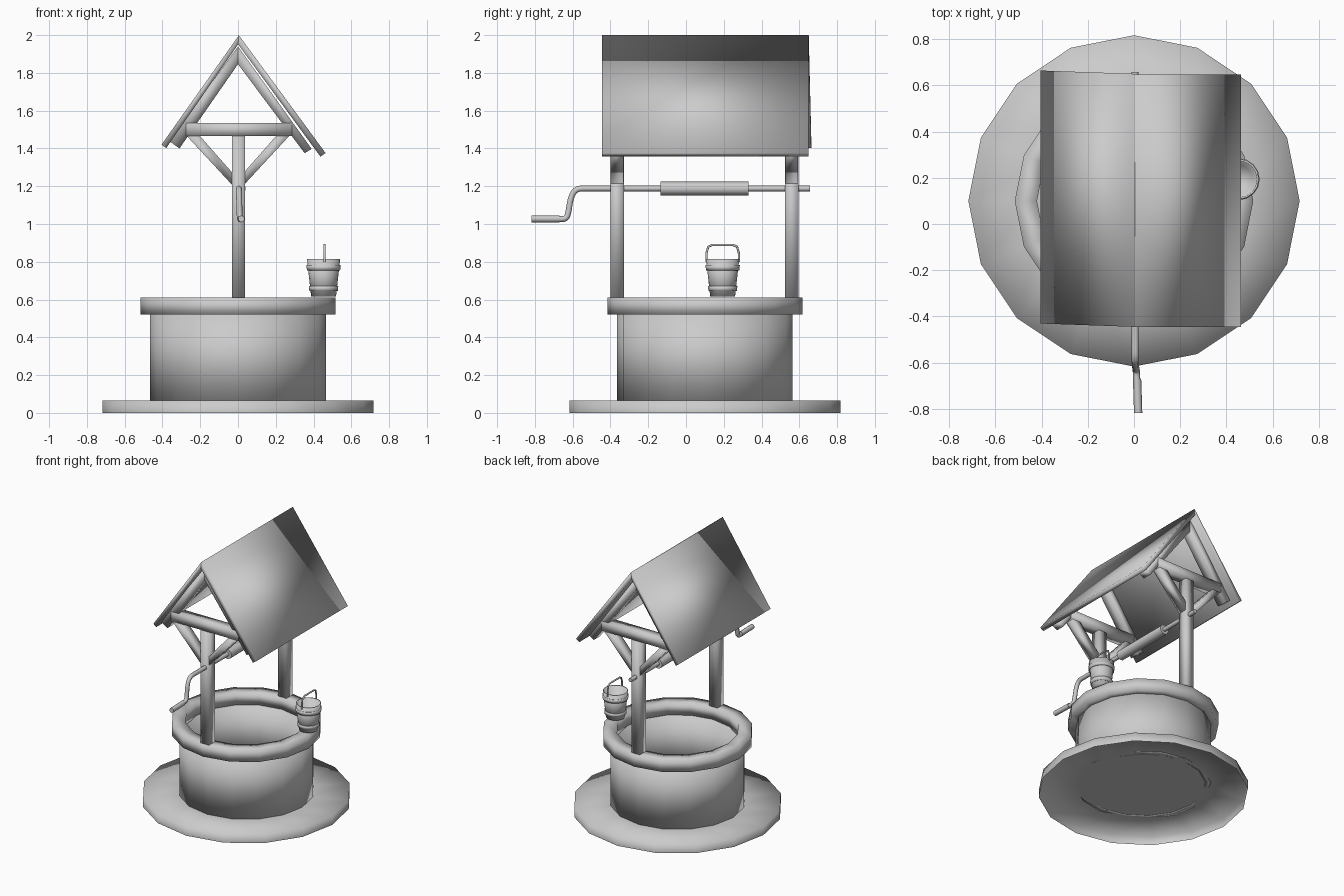
import bpy, bmesh
from math import tau, radians

if "Cube" in bpy.data.objects:
    bpy.data.objects.remove(bpy.data.objects["Cube"])

CY = 0.10  # centre of the well along y


def finish(name, bm, recalc=True):
    """Turn a bmesh into a smooth-shaded object."""
    bmesh.ops.remove_doubles(bm, verts=bm.verts, dist=1e-5)
    if recalc:
        bmesh.ops.recalc_face_normals(bm, faces=bm.faces)
    for f in bm.faces:
        f.smooth = True
    me = bpy.data.meshes.new(name)
    bm.to_mesh(me)
    bm.free()
    ob = bpy.data.objects.new(name, me)
    bpy.context.collection.objects.link(ob)
    return ob


def lathe(name, profile, x=0, y=0, sides=16, closed=True):
    """Revolve a (radius, z) profile around a vertical axis."""
    bm = bmesh.new()
    vs = [bm.verts.new((x + r, y, z)) for r, z in profile]
    n = len(vs)
    edges = [bm.edges.new((vs[i], vs[(i + 1) % n])) for i in range(n if closed else n - 1)
             if not (profile[i][0] == 0 and profile[(i + 1) % n][0] == 0)]
    bmesh.ops.spin(bm, geom=vs + edges, cent=(x, y, 0), axis=(0, 0, 1),
                   angle=tau, steps=sides, use_merge=False)
    bmesh.ops.remove_doubles(bm, verts=bm.verts, dist=1e-5)
    bmesh.ops.dissolve_degenerate(bm, edges=bm.edges, dist=1e-6)
    return finish(name, bm)


def prism(name, pts, y0, y1, skew=0):
    """Extrude an (x, z) outline from y0 to y1."""
    bm = bmesh.new()
    a, b = ([bm.verts.new((px, y + skew * px, pz)) for px, pz in pts] for y in (y0, y1))
    bm.faces.new(a)
    bm.faces.new(b)
    n = len(pts)
    for i in range(n):
        j = (i + 1) % n
        bm.faces.new((a[i], a[j], b[j], b[i]))
    return finish(name, bm)


def rod(name, pts, radius, smooth_path=False, res=2):
    """Round bar along a path of points."""
    cu = bpy.data.curves.new(name, 'CURVE')
    cu.dimensions = '3D'
    cu.bevel_depth = radius
    cu.bevel_resolution = res
    cu.use_fill_caps = True
    cu.resolution_u = 3
    sp = cu.splines.new('NURBS' if smooth_path else 'POLY')
    sp.points.add(len(pts) - 1)
    for p, co in zip(sp.points, pts):
        p.co = (*co, 1)
    if smooth_path:
        sp.order_u = 3
        sp.use_endpoint_u = True
    ob = bpy.data.objects.new(name, cu)
    bpy.context.collection.objects.link(ob)
    bpy.ops.object.select_all(action='DESELECT')
    ob.select_set(True)
    bpy.context.view_layer.objects.active = ob
    bpy.ops.object.convert(target='MESH')
    bpy.ops.object.shade_smooth_by_angle(angle=radians(60))


# Stone base (open underneath, its top is the well floor), wall and rim
lathe("base", [(0, .065), (.44, .065), (.717, .065), (.717, 0)], y=CY, closed=False)
lathe("well_wall", [(.465, .065), (.465, .53), (.425, .53), (.425, .065)], y=CY)
lathe("rim", [(.42, .52), (.516, .52), (.516, .61), (.42, .61)], y=CY)

# Timber frames, front and back
for label, yc in (("front", -.365), ("back", .56)):
    y0, y1 = yc - .036, yc + .036
    prism(label + "_post", [(-.032, .6), (.038, .6), (.038, 1.48), (-.032, 1.48)], y0, y1)
    prism(label + "_tie_beam", [(-.275, 1.465), (.285, 1.465), (.285, 1.535), (-.275, 1.535)],
          y0 - .003, y1 + .003)
    for side, s in (("left", -1), ("right", 1)):
        e = 0 if s < 0 else .025  # right rafter reaches a little lower
        prism(f"{label}_{side}_rafter",
              [(0, 1.94), (s * (.365 + e), 1.44 - 1.7 * e),
               (s * (.31 + 1.7 * e), 1.40 - e), (0, 1.846)],
              y0 + .001, y1 - .001)
        prism(f"{label}_{side}_brace",
              [(s * .02, 1.195), (s * .275, 1.47), (s * .205, 1.47), (s * .02, 1.26)],
              y0 + .002, y1 - .002)

# Roof slabs, the right one slightly longer and the left one slightly skewed
prism("roof_right", [(.004, 2.0), (.464, 1.375), (.436, 1.357), (0, 1.952)], -.445, .648)
prism("roof_left", [(.004, 1.998), (0, 1.95), (-.38, 1.402), (-.405, 1.42)], -.445, .65, skew=-.035)

# Winding gear
rod("axle_and_crank", [(.005, .657, 1.188), (.005, -.49, 1.188), (.005, -.52, 1.188),
                       (.005, -.585, 1.188), (.006, -.612, 1.135), (.008, -.622, 1.06),
                       (.010, -.635, 1.025), (.012, -.68, 1.027), (.015, -.72, 1.028)], .0155, True)
rod("winding_drum", [(.005, -.135, 1.188), (.005, .33, 1.188)], .036, res=4)
rod("crank_handle", [(.013, -.67, 1.027), (.014, -.69, 1.027), (.018, -.818, 1.027)], .018)

# Bucket with two hoops and a bail
BX, BY = .453, .194
lathe("bucket", [(0, .617), (.066, .617), (.088, .815), (.079, .815), (.060, .632), (0, .632)], BX, BY)
for label, z, r in (("lower", .657, .071), ("upper", .768, .084)):
    lathe(label + "_hoop", [(r - .006, z - .013), (r + .004, z - .013),
                            (r + .007, z + .014), (r - .004, z + .014)], BX, BY)
bail = [(-.086, .80), (-.086, .845), (-.076, .88), (-.055, .889)]
rod("bucket_handle", [(BX + .005, BY + y, z) for y, z in bail] +
    [(BX + .005, BY - y, z) for y, z in reversed(bail)], .006)
